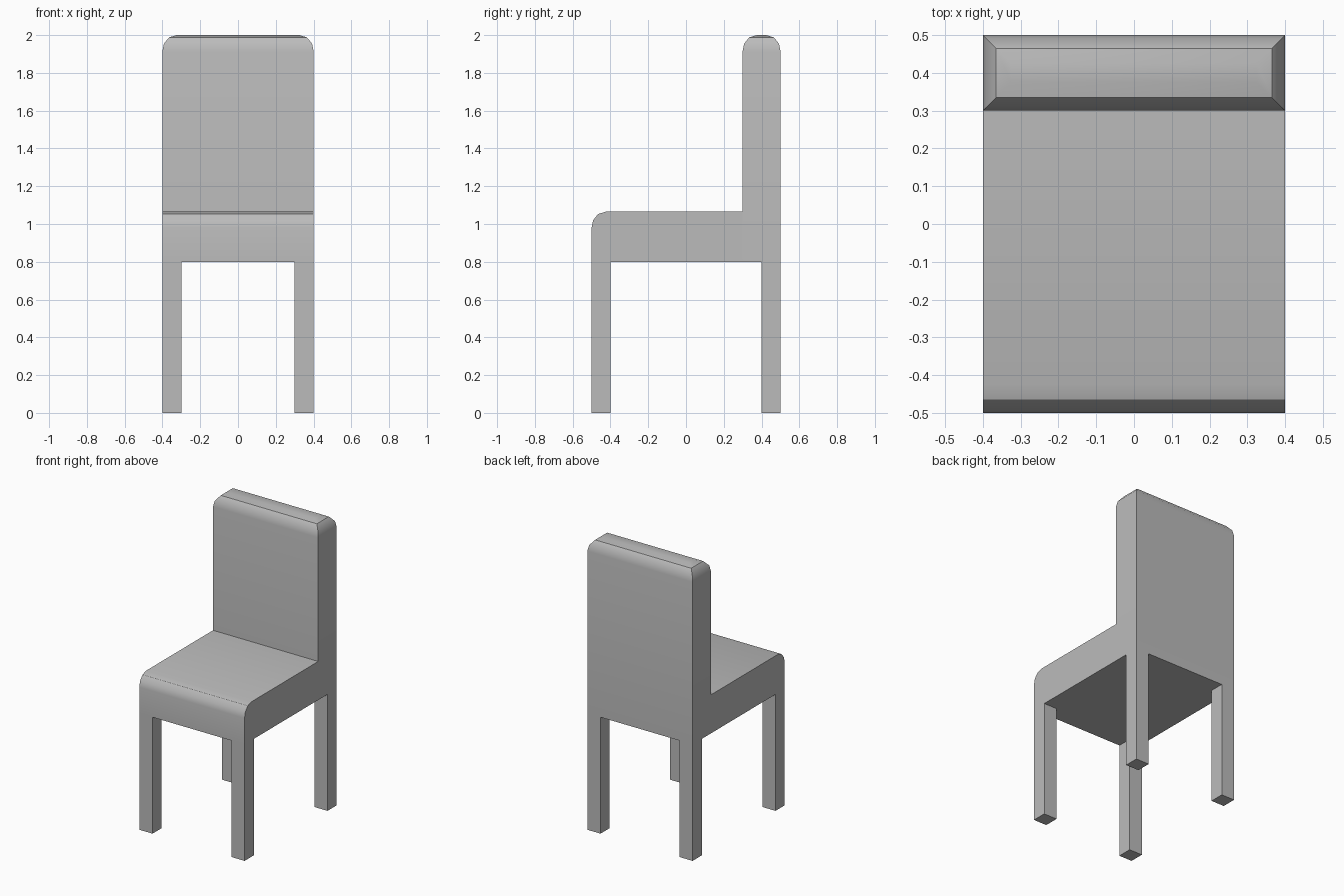
import bpy, bmesh, math

if "Cube" in bpy.data.objects:
    bpy.data.objects.remove(bpy.data.objects["Cube"])

grey = bpy.data.materials.new("plain grey")
grey.diffuse_color = (0.5, 0.5, 0.5, 1)
grey.use_nodes = True
grey.node_tree.nodes["Principled BSDF"].inputs["Base Color"].default_value = grey.diffuse_color

SEAT_BOTTOM, SEAT_TOP, TOP = 0.8, 1.065, 2.0
# rounded edge: (inset from the side, drop from the top)
ROUND = [(0, 0.085), (0.008, 0.045), (0.035, 0.012), (0.075, 0)]


def finish(name, bm, smooth=False):
    bmesh.ops.recalc_face_normals(bm, faces=bm.faces)
    me = bpy.data.meshes.new(name)
    bm.to_mesh(me)
    bm.free()
    me.materials.append(grey)
    ob = bpy.data.objects.new(name, me)
    bpy.context.collection.objects.link(ob)
    if smooth:
        bpy.ops.object.select_all(action='DESELECT')
        ob.select_set(True)
        bpy.context.view_layer.objects.active = ob
        bpy.ops.object.shade_smooth_by_angle(angle=math.radians(30))
    return ob


def loft(name, rings, smooth=False):
    """Skin a stack of equal-length point rings and cap both ends."""
    bm = bmesh.new()
    vs = [[bm.verts.new(p) for p in r] for r in rings]
    n = len(vs[0])
    for a, b in zip(vs, vs[1:]):
        for i in range(n):
            j = (i + 1) % n
            bm.faces.new((a[i], a[j], b[j], b[i]))
    bm.faces.new(vs[0])
    bm.faces.new(vs[-1])
    return finish(name, bm, smooth)


def rect(x0, x1, y0, y1, z):
    return [(x0, y0, z), (x1, y0, z), (x1, y1, z), (x0, y1, z)]


# seat: side profile with a rounded front edge, extruded across x
profile = [(0.3, SEAT_BOTTOM), (-0.5, SEAT_BOTTOM)]
profile += [(-0.5 + i, SEAT_TOP - d) for i, d in ROUND]
profile += [(0.3, SEAT_TOP)]
loft("seat", [[(x, y, z) for y, z in profile] for x in (-0.4, 0.4)], True)

# backrest: slab with mitred, rounded top edges on all four sides
rings = [rect(-0.4, 0.4, 0.3, 0.5, SEAT_BOTTOM)]
rings += [rect(-0.4 + i, 0.4 - i, 0.3 + i, 0.5 - i, TOP - d) for i, d in ROUND]
loft("backrest", rings, True)

# four square legs flush with the corners
for side, x in (("left", -0.4), ("right", 0.3)):
    for end, y in (("front", -0.5), ("back", 0.4)):
        loft(f"{end}_{side}_leg",
             [rect(x, x + 0.1, y, y + 0.1, z) for z in (0, SEAT_BOTTOM)])
